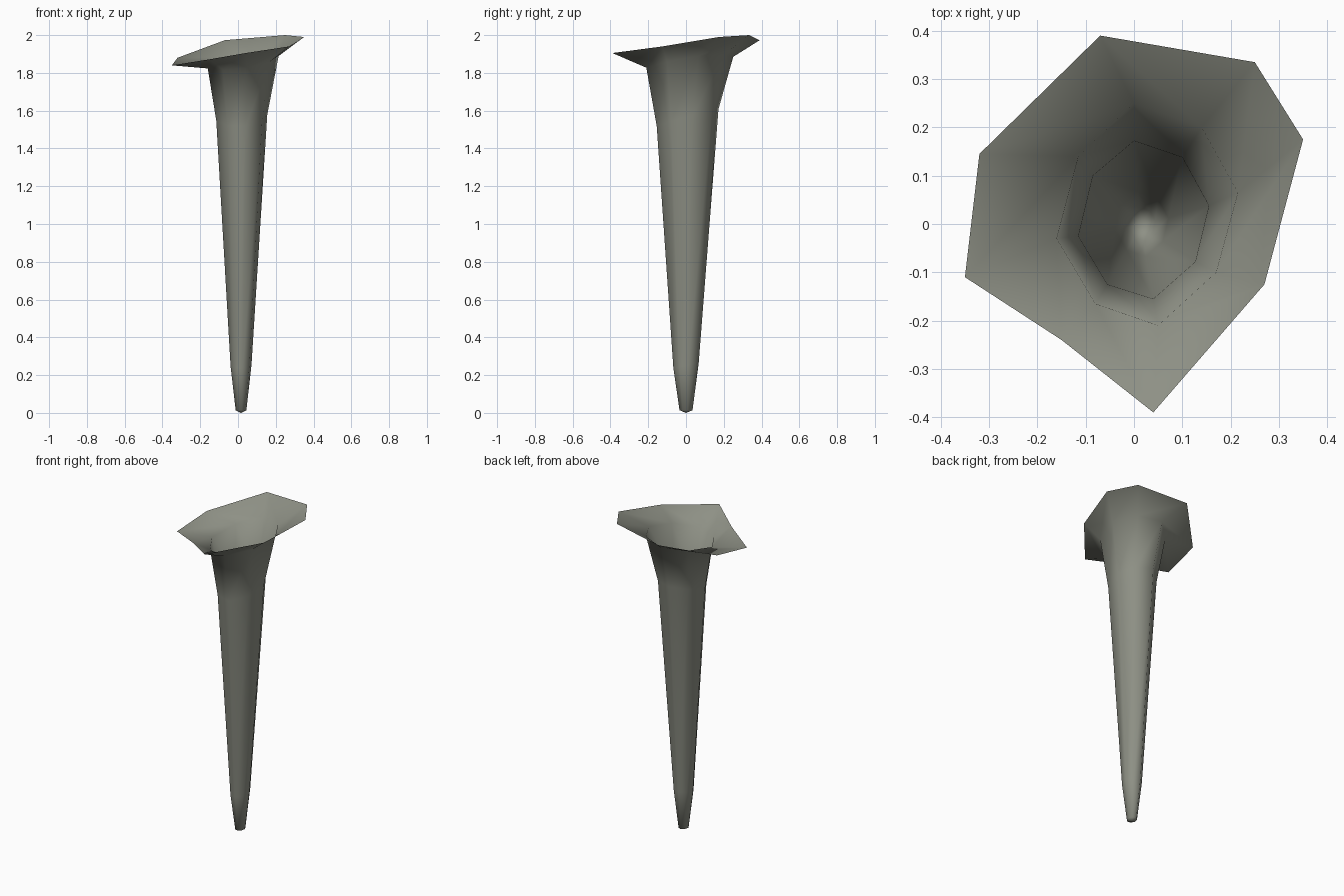
import bpy
import bmesh

cube = bpy.data.objects.get("Cube")
if cube:
    bpy.data.objects.remove(cube)

# One muted stone colour for the whole shell
mat = bpy.data.materials.new("grey_olive")
mat.use_nodes = True
colour = (0.27, 0.28, 0.235, 1)
mat.diffuse_color = colour
mat.node_tree.nodes["Principled BSDF"].inputs["Base Color"].default_value = colour

# Eight-sided outlines, clockwise from the back
rim = [(-.07, .39, 1.973), (.25, .335, 2.0), (.35, .175, 1.99), (.27, -.125, 1.94),
       (.04, -.39, 1.905), (-.15, -.24, 1.872), (-.35, -.11, 1.84), (-.32, .145, 1.88)]
neck = [(0, .25), (.14, .2), (.215, .065), (.17, -.1),
        (.05, -.21), (-.08, -.165), (-.16, -.03), (-.115, .14)]
throat = [(0, .172), (.1, .138), (.155, .038), (.127, -.078),
          (.04, -.155), (-.055, -.125), (-.115, -.025), (-.085, .1)]


def tilted(outline, z, slope_x, slope_y):
    return [(x, y, z + slope_x * x + slope_y * y) for x, y in outline]


def stem_ring(scale, z, tilt):
    """Shrunken copy of the throat outline, for the lower stem."""
    ring = [(.016 + (x - .02) * scale, (y - .008) * scale) for x, y in throat]
    return tilted(ring, z, 0, tilt)


rings = [rim,
         tilted(neck, 1.85, .14, .14),
         tilted(throat, 1.56, .05, .28),
         stem_ring(.41, .25, .2),
         stem_ring(.21, .014, 0)]

# Hollow open shell, stitched ring by ring and closed at the tip
bm = bmesh.new()
loops = [[bm.verts.new(p) for p in ring] for ring in rings]
for upper, lower in zip(loops, loops[1:]):
    for i in range(len(upper)):
        j = (i + 1) % len(upper)
        bm.faces.new((upper[i], upper[j], lower[j], lower[i]))
tip = bm.verts.new((.016, 0, 0))
for i, v in enumerate(loops[-1]):
    bm.faces.new((v, loops[-1][(i + 1) % len(loops[-1])], tip))
for face in bm.faces:
    face.smooth = True
bm.normal_update()

mesh = bpy.data.meshes.new("flared_trumpet")
bm.to_mesh(mesh)
bm.free()
mesh.materials.append(mat)
shell = bpy.data.objects.new("flared_trumpet", mesh)
bpy.context.collection.objects.link(shell)
